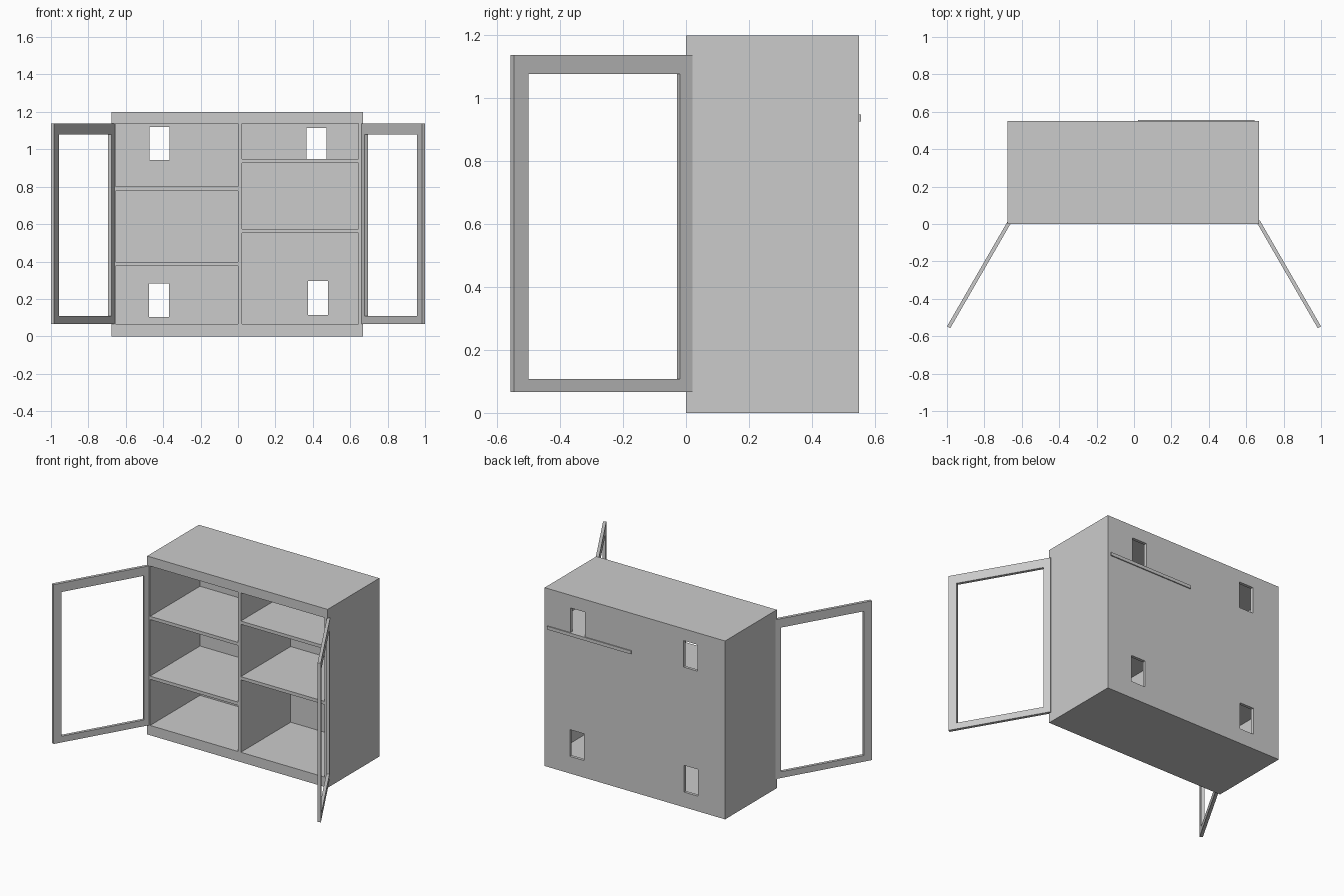
import bpy, bmesh, math
from mathutils import Vector

if "Cube" in bpy.data.objects:
    bpy.data.objects.remove(bpy.data.objects["Cube"])

grey = bpy.data.materials.new("light_grey")
grey.diffuse_color = (0.6, 0.6, 0.6, 1)
grey.use_nodes = True
grey.node_tree.nodes["Principled BSDF"].inputs["Base Color"].default_value = grey.diffuse_color


def add_object(name, bm):
    bmesh.ops.recalc_face_normals(bm, faces=bm.faces)
    mesh = bpy.data.meshes.new(name)
    bm.to_mesh(mesh)
    bm.free()
    mesh.materials.append(grey)
    ob = bpy.data.objects.new(name, mesh)
    bpy.context.collection.objects.link(ob)
    return ob


def add_box(bm, x, y, z):
    verts = bmesh.ops.create_cube(bm, size=1)["verts"]
    for v in verts:
        v.co = [(a + b) / 2 + c * (b - a) for (a, b), c in zip((x, y, z), v.co)]


def box(name, x, y, z):
    bm = bmesh.new()
    add_box(bm, x, y, z)
    return add_object(name, bm)


# Carcass
LEFT, RIGHT, DEPTH = -0.676, 0.667, 0.55
FLOOR, CEILING, BOARD = 0.066, 1.138, 0.022
box("bottom", (LEFT, RIGHT), (0, DEPTH), (0, FLOOR))
box("top", (LEFT, RIGHT), (0, DEPTH), (CEILING, 1.2))
box("left_side", (LEFT, LEFT + BOARD), (0, DEPTH), (FLOOR, CEILING))
box("right_side", (RIGHT - BOARD, RIGHT), (0, DEPTH), (FLOOR, CEILING))
box("divider", (-0.001, 0.021), (0, DEPTH - 0.02), (FLOOR, CEILING))

# Shelves, with the upper right one passing through the back
for i, z in enumerate((0.376, 0.778)):
    box(f"left_shelf_{i}", (LEFT + BOARD, -0.001), (0, DEPTH - 0.02), (z, z + BOARD))
for i, (z, back) in enumerate(((0.553, DEPTH - 0.02), (0.927, 0.557))):
    box(f"right_shelf_{i}", (0.021, RIGHT - BOARD), (0, back), (z, z + BOARD))

# Back panel with four cable openings
back = box("back_panel", (LEFT + BOARD, RIGHT - BOARD), (DEPTH - 0.02, DEPTH), (FLOOR, CEILING))
cut = bmesh.new()
for x0, x1, z0, z1 in ((-0.472, -0.366, 0.942, 1.12), (0.365, 0.474, 0.94, 1.115),
                       (-0.476, -0.37, 0.102, 0.282), (0.374, 0.48, 0.115, 0.295)):
    add_box(cut, (x0, x1), (DEPTH - 0.1, DEPTH + 0.1), (z0, z1))
cutter = add_object("opening_cutter", cut)
cutter.hide_render = True
cutter.hide_viewport = True
mod = back.modifiers.new("openings", "BOOLEAN")
mod.operation = "DIFFERENCE"
mod.solver = "EXACT"
mod.object = cutter


# Open door frames
def door(name, side):
    width, thick = 0.655, 0.02
    hinge = Vector((side * 0.655, 0.01, 0))
    along = Vector((side * 0.5, -math.sqrt(0.75), 0))
    out = Vector((side * math.sqrt(0.75), 0.5, 0))
    outer = ((0, 0.066), (width, 0.066), (width, 1.138), (0, 1.138))
    inner = ((0.045, 0.108), (width - 0.053, 0.108), (width - 0.053, 1.078), (0.045, 1.078))
    bm = bmesh.new()
    loops = [[bm.verts.new(hinge + along * u + out * t + Vector((0, 0, z))) for u, z in ring]
             for ring, t in ((outer, 0), (inner, 0), (inner, thick), (outer, thick))]
    for k in range(4):
        a, b = loops[k], loops[(k + 1) % 4]
        for i in range(4):
            j = (i + 1) % 4
            bm.faces.new((a[i], a[j], b[j], b[i]))
    return add_object(name, bm)


door("left_door_frame", -1)
door("right_door_frame", 1)
